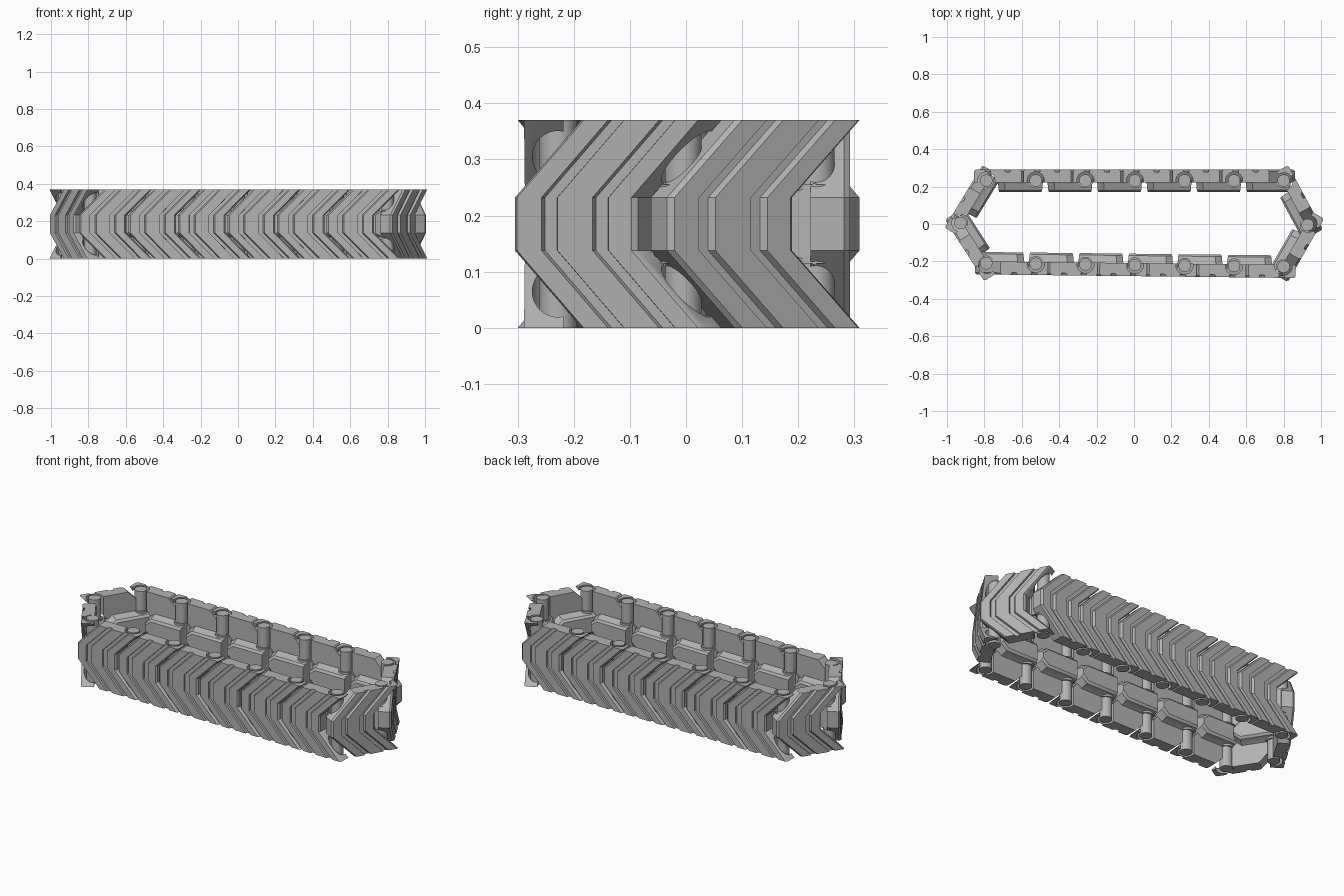
import bpy, bmesh, math
from mathutils import Vector

cube = bpy.data.objects.get("Cube")
if cube:
    bpy.data.objects.remove(cube)

HEIGHT = 0.37
MID = HEIGHT / 2
PITCH = 0.265

steel = bpy.data.materials.new("track_grey")
steel.use_nodes = True
grey = (0.45, 0.45, 0.45, 1)
steel.diffuse_color = grey
steel.node_tree.nodes["Principled BSDF"].inputs["Base Color"].default_value = grey


def loft(name, rings):
    """Join matching rings of points into a closed solid."""
    bm = bmesh.new()
    loops = [[bm.verts.new(p) for p in ring] for ring in rings]
    n = len(loops[0])
    for a, b in zip(loops, loops[1:]):
        for i in range(n):
            j = (i + 1) % n
            bm.faces.new((a[i], a[j], b[j], b[i]))
    bm.faces.new(loops[0])
    bm.faces.new(loops[-1])
    bmesh.ops.recalc_face_normals(bm, faces=bm.faces)
    mesh = bpy.data.meshes.new(name)
    bm.to_mesh(mesh)
    bm.free()
    mesh.materials.append(steel)
    return mesh


def cylinder(name, radius, x, low, high, sides=32):
    ring = [(x + radius * math.cos(2 * math.pi * i / sides),
             radius * math.sin(2 * math.pi * i / sides)) for i in range(sides)]
    return loft(name, [[(px, py, z) for px, py in ring] for z in (low, high)])


def place(name, mesh):
    obj = bpy.data.objects.new(name, mesh)
    bpy.context.collection.objects.link(obj)
    return obj


# Chevron tread plate: grooved side profile swept up in a V
OUT, FLOOR, INNER = -0.06, -0.047, 0.01
profile = [(-0.06, INNER), (-0.06, -0.05), (-0.05, OUT)]
for start in (0.0, 0.105):
    profile += [(start, OUT), (start, FLOOR), (start + 0.025, FLOOR), (start + 0.033, OUT)]
profile += [(0.185, OUT), (0.193, -0.05), (0.193, INNER)]
stations = [(0, 0.137), (MID - 0.047, 0), (MID + 0.047, 0), (HEIGHT, 0.137)]
plate = place("plate_blank", loft("tread_plate",
              [[(x + s, y, z) for x, y in profile] for z, s in stations]))

# Round clearance for the next pin
cutter = place("pin_clearance", cylinder("pin_clearance", 0.046, PITCH, -0.1, HEIGHT + 0.1))
cutter.hide_render = True
cut = plate.modifiers.new("clearance", 'BOOLEAN')
cut.operation = 'DIFFERENCE'
cut.solver = 'EXACT'
cut.object = cutter
graph = bpy.context.evaluated_depsgraph_get()
plate_mesh = bpy.data.meshes.new_from_object(plate.evaluated_get(graph))
plate_mesh.name = "tread_plate"
for helper in (plate, cutter):
    bpy.data.objects.remove(helper)

# Inner guide block: tapering pad with a rounded leading end
def pad(inset, y):
    half = 0.075 - inset
    return [(-0.04 + inset * 0.3, y, MID - half), (0.17 - inset * 0.3, y, MID - half),
            (0.205 - inset * 0.3, y, MID - half + 0.03),
            (0.205 - inset * 0.3, y, MID + half - 0.03),
            (0.17 - inset * 0.3, y, MID + half), (-0.04 + inset * 0.3, y, MID + half)]


block_mesh = loft("guide_block", [pad(i, y) for i, y in
                  ((0, 0.0), (0.012, 0.02), (0.02, 0.05), (0.032, 0.06))])

# Hinge barrel and full-height pin
barrel_mesh = cylinder("hinge_barrel", 0.041, 0, MID - 0.07, MID + 0.07)
pin_mesh = cylinder("hinge_pin", 0.033, 0, 0, HEIGHT)

# Hinge positions around the closed loop
def row(a, b, count=6):
    return [Vector(a).lerp(Vector(b), i / count) for i in range(count + 1)]


hinges = row((-0.79, -0.21), (0.8, -0.228))
hinges += [Vector((0.928, -0.005))]
hinges += row((0.8, 0.232), (-0.79, 0.232))
hinges += [Vector((-0.928, 0.005))]

parts = []
for i, hinge in enumerate(hinges):
    step = hinges[(i + 1) % len(hinges)] - hinge
    for mesh in (plate_mesh, block_mesh, barrel_mesh, pin_mesh):
        obj = place(f"{mesh.name.split('.')[0]}_{i + 1}", mesh)
        obj.location = (hinge.x, hinge.y, 0)
        obj.rotation_euler.z = math.atan2(step.y, step.x)
        parts.append(obj)

# Smooth the round parts while keeping hard edges
bpy.ops.object.select_all(action='DESELECT')
for obj in parts[:4]:
    obj.select_set(True)
bpy.context.view_layer.objects.active = parts[0]
bpy.ops.object.shade_smooth_by_angle(angle=math.radians(30))
